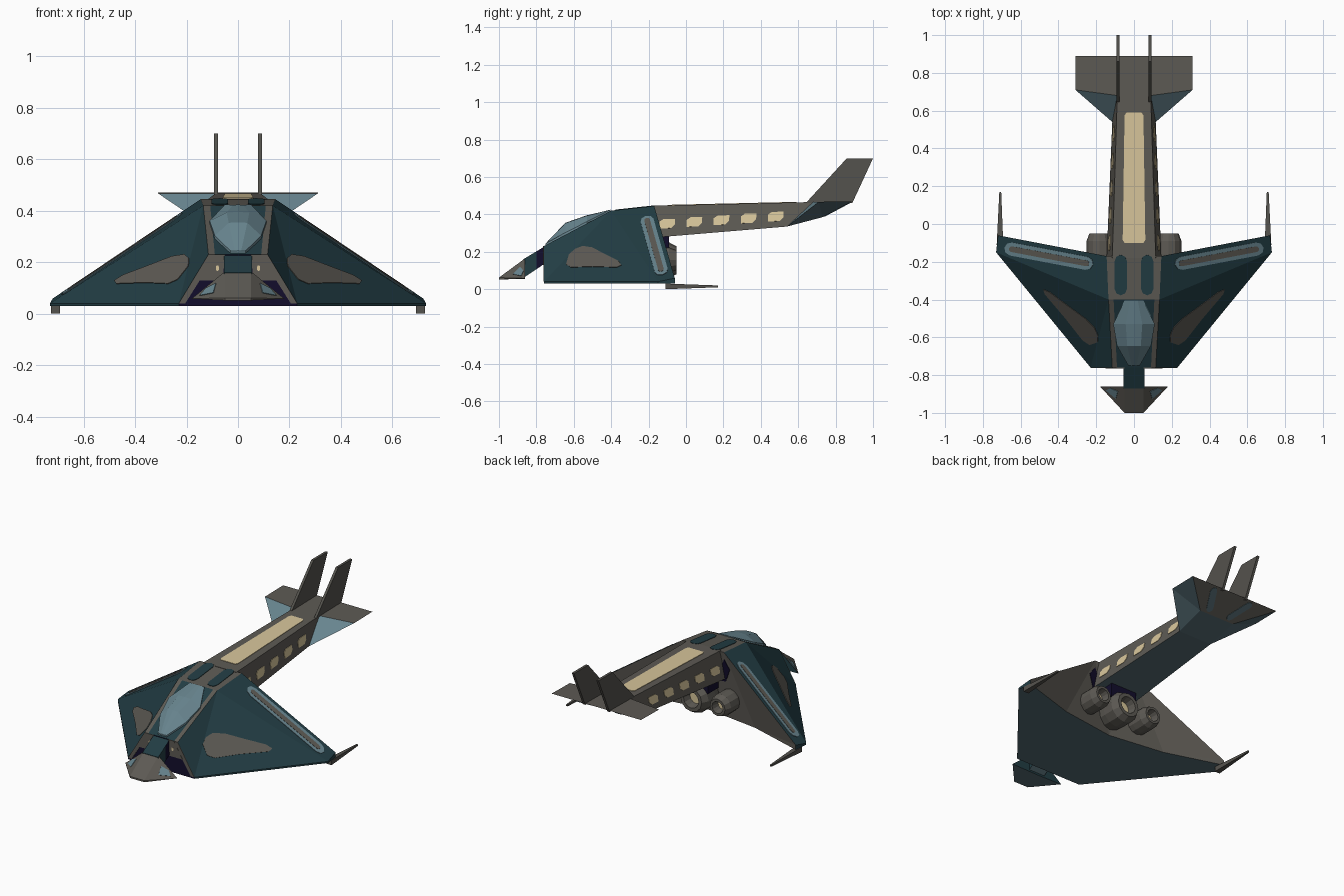
import bpy, bmesh, math
from mathutils import Vector

if "Cube" in bpy.data.objects:
    bpy.data.objects.remove(bpy.data.objects["Cube"])


def material(name, r, g, b):
    m = bpy.data.materials.new(name)
    m.diffuse_color = [((c / 255 + 0.055) / 1.055) ** 2.4 for c in (r, g, b)] + [1]
    m.use_nodes = True
    m.node_tree.nodes["Principled BSDF"].inputs["Base Color"].default_value = m.diffuse_color
    return m


TEAL, GREY, STEEL, BEIGE, NAVY, SLATE, DARK = range(7)
MATS = [material("hull teal", 34, 61, 68), material("panel grey", 93, 90, 84),
        material("canopy steel blue", 104, 133, 143), material("light beige", 216, 198, 155),
        material("recess navy", 18, 13, 44), material("belly slate", 84, 106, 114),
        material("fin dark grey", 84, 82, 77)]


def finish(name, bm):
    bmesh.ops.remove_doubles(bm, verts=bm.verts, dist=1e-5)
    bmesh.ops.recalc_face_normals(bm, faces=bm.faces)
    me = bpy.data.meshes.new(name)
    bm.to_mesh(me)
    bm.free()
    for m in MATS:
        me.materials.append(m)
    ob = bpy.data.objects.new(name, me)
    bpy.context.collection.objects.link(ob)
    return ob


def solid(name, pts, faces):
    """Half model mirrored over x = 0; faces are (material, vertex keys)."""
    keys = list(pts) if isinstance(pts, dict) else list(range(len(pts)))
    bm = bmesh.new()
    for s in (1, -1):
        vs = {k: bm.verts.new((pts[k][0] * s, pts[k][1], pts[k][2])) for k in keys}
        for mat, f in faces:
            bm.faces.new([vs[k] for k in f][::s]).material_index = mat
    return finish(name, bm)


def prism(name, a, b, mat):
    """Join two outlines of equal length into a closed mirrored solid."""
    n = len(a)
    faces = [(mat, range(n)), (mat, range(n, 2 * n))]
    faces += [(mat, (i, (i + 1) % n, n + (i + 1) % n, n + i)) for i in range(n)]
    return solid(name, list(a) + list(b), faces)


def plate(name, outline, axis, tri, mat, lift=0.003):
    """Thin painted panel: project a 2D outline along an axis on a plane."""
    p0, p1, p2 = (Vector(p) for p in tri)
    n = (p1 - p0).cross(p2 - p0).normalized()
    o = [i for i in range(3) if i != axis]
    pts = []
    for u, v in outline:
        p = Vector((0, 0, 0))
        p[o[0]], p[o[1]] = u, v
        p[axis] = p0[axis] - (n[o[0]] * (u - p0[o[0]]) + n[o[1]] * (v - p0[o[1]])) / n[axis]
        pts.append(p)
    return prism(name, [p + n * lift for p in pts], [p - n * lift for p in pts], mat)


def stadium(a, b, r, k=4):
    """Rounded bar outline from a to b."""
    t = math.atan2(b[1] - a[1], b[0] - a[0])
    out = []
    for c, off in ((b, -math.pi / 2), (a, math.pi / 2)):
        for i in range(k + 1):
            q = t + off + math.pi * i / k
            out.append((c[0] + r * math.cos(q), c[1] + r * math.sin(q)))
    return out


# delta hull
H = dict(A0=(0, -.76, .23), Ai=(.09, -.76, .23), Ao=(.115, -.76, .23),
         D0=(0, -.4, .42), Di=(.108, -.4, .42), Do=(.135, -.4, .42),
         F0=(0, -.17, .445), Fi=(.118, -.17, .445), Fo=(.145, -.17, .445),
         B0=(0, -.76, .03), B=(.23, -.76, .04), B2=(.23, -.76, .03),
         C=(.73, -.15, .04), C2=(.73, -.15, .03), E=(.72, -.06, .059), E2=(.72, -.06, .03),
         M=(.36, -.17, .03), G0=(0, -.22, .03))
solid("delta_hull", H, [(m, f.split()) for m, f in (
    (TEAL, "A0 Ai Di D0"), (GREY, "D0 Di Fi F0"),
    (GREY, "Ai Ao Do Di"), (GREY, "Di Do Fo Fi"),
    (TEAL, "Ao B Do"), (TEAL, "B C Do"), (TEAL, "Do C E Fo"),
    (TEAL, "B B2 C2 C"), (TEAL, "C C2 E2 E"), (NAVY, "A0 B0 B2 B Ao Ai"),
    (GREY, "Fo E M"), (GREY, "E E2 M"), (GREY, "Fo M G0"), (GREY, "F0 Fi Fo G0"),
    (SLATE, "B0 G0 M E2 C2 B2"))])

# hull markings
plate("wing_patch", [(-.64, .132), (-.625, .185), (-.59, .215), (-.55, .23), (-.5, .222), (-.43, .185),
                     (-.36, .15), (-.345, .128), (-.37, .116), (-.5, .12), (-.615, .116)],
      0, (H["B"], H["C"], H["Do"]), GREY)
rear = (H["C"], H["E"], H["Fo"])
plate("trailing_stripe", stadium((.25, -.208), (.65, -.132), .035), 2, rear, STEEL)
plate("trailing_stripe_core", stadium((.25, -.208), (.645, -.133), .015), 2, rear, GREY, .0048)
plate("roof_patch", stadium((.07, -.345), (.07, -.195), .032), 2, (H["D0"], H["Di"], H["F0"]), TEAL)
wall = (H["A0"], H["Ai"], H["B0"])
plate("nose_frame", [(.085, .23), (.115, .23), (.23, .04), (.205, .04)], 1, wall, GREY)
plate("nose_panel", [(.05, .23), (.09, .23), (.15, .13), (.06, .13)], 1, wall, GREY, .004)
plate("nose_lamp", stadium((.08, .172), (.08, .182), .006), 1, wall, BEIGE, .0048)
plate("boom_root_recess", [(.09, .29), (.145, .4), (.185, .345), (.15, .26), (.09, .25)],
      1, (H["Fo"], H["M"], H["G0"]), NAVY)

# faceted canopy
stations = [(-.75, .03, .235, .245), (-.645, .09, .293, .355), (-.53, .11, .351, .395), (-.405, .05, .415, .424)]
cv = []
for y, w, zb, zt in stations:
    cv += [(0, y, zt), (.4 * w, y, zt - .002), (w, y, zb + .01), (w, y, zb - .03), (0, y, zb - .03)]
cf = [(STEEL, (0, 1, 2, 3, 4)), (STEEL, (15, 16, 17, 18, 19))]
cf += [(STEEL, (5 * s + i, 5 * s + i + 1, 5 * s + i + 6, 5 * s + i + 5)) for s in range(3) for i in range(4)]
solid("canopy", cv, cf)

# nose head and two-part neck
N = [(0, -.86, .165), (.05, -.86, .165), (.18, -.86, .058), (0, -.86, .055),
     (0, -1, .062), (.05, -1, .062), (.05, -1, .052), (0, -1, .052)]
solid("nose_head", N, [(GREY, (0, 1, 5, 4)), (GREY, (1, 2, 5)), (GREY, (2, 6, 5)),
                       (SLATE, (3, 7, 6, 2)), (GREY, (4, 5, 6, 7)), (TEAL, (0, 3, 2, 1))])
plate("nose_side_window", [(.095, -.925), (.148, -.88), (.125, -.868), (.085, -.885)],
      2, (N[1], N[2], N[5]), STEEL)


def neck(name, y0, y1, side):
    pts = []
    for y in (y0, y1):
        t, b = .16 + (y + .87) * .6, .06 + (y + .87) * .67
        pts += [(0, y, t), (.055, y, t), (.055, y, b), (0, y, b)]
    solid(name, pts, [(TEAL, (0, 1, 5, 4)), (side, (1, 2, 6, 5)), (SLATE, (2, 3, 7, 6)),
                      (side, (0, 3, 2, 1)), (side, (4, 5, 6, 7))])


neck("neck_collar", -.87, -.8, TEAL)
neck("neck_root", -.8, -.75, NAVY)

# tail boom with flared tail plane
T = [(0, -.18, .446), (.115, -.18, .446), (.145, -.18, .275), (0, -.18, .275),
     (0, .68, .466), (.0885, .68, .466), (.115, .54, .335), (0, .54, .335),
     (.31, .71, .467), (.31, .89, .47), (0, .89, .47), (.12, .73, .385), (0, .73, .385)]
solid("tail_boom", T, [(GREY, (0, 1, 5, 4)), (GREY, (1, 2, 6, 5)), (SLATE, (3, 7, 6, 2)),
                       (GREY, (0, 3, 2, 1)), (GREY, (4, 5, 8, 9, 10)), (STEEL, (5, 6, 8)),
                       (SLATE, (6, 7, 12, 11)), (SLATE, (6, 11, 8)), (SLATE, (11, 9, 8)),
                       (GREY, (11, 12, 10, 9))])
plate("boom_top_panel", [(0, -.1), (.05, -.1), (.06, -.085), (.05, .575), (.04, .59), (0, .59)],
      2, (T[0], T[1], T[4]), BEIGE)
for i in range(5):
    y, z = -.1 + .145 * i, .35 + .0095 * i
    plate("boom_window_%d" % (i + 1), [(y - .042, z - .027), (y + .02, z - .024), (y + .04, z - .004),
                                       (y + .042, z + .026), (y - .02, z + .025), (y - .042, z + .01)],
          0, (T[1], T[2], T[6]), BEIGE)
plate("tail_under_stripe", stadium((.075, .76), (.13, .86), .02), 2, (T[12], T[11], T[10]), SLATE)

# twin tail fins
fin = [(.64, .46), (.86, .70), (1.0, .70), (.89, .462)]
prism("tail_fins", [(.077, y, z) for y, z in fin], [(.093, y, z) for y, z in fin], DARK)

# wing tip skids
prism("tip_skids", [(.692, -.11, 0), (.727, -.11, 0), (.727, -.11, .03), (.692, -.11, .03)],
      [(.703, .17, .01), (.713, .17, .01), (.713, .17, .02), (.703, .17, .02)], DARK)

# recess block under the boom root
blk = [(0, .2), (.09, .2), (.09, .29), (0, .29)]
solid("engine_mount", [(x, y, z) for y in (-.25, -.09) for x, z in blk],
      [(NAVY, f) for f in ((0, 1, 2, 3), (4, 5, 6, 7), (0, 1, 5, 4), (1, 2, 6, 5), (2, 3, 7, 6))])


def engine(name, x, z, r, sides=12):
    prof = [(-.3, .85), (-.16, 1), (-.09, 1), (-.05, .78), (-.05, .55), (-.1, .45)]
    bm = bmesh.new()
    rings = [[bm.verts.new((x + r * k * math.cos(2 * math.pi * i / sides), y,
                            z + r * k * math.sin(2 * math.pi * i / sides))) for i in range(sides)]
             for y, k in prof]
    for a, b in zip(rings, rings[1:]):
        for i in range(sides):
            j = (i + 1) % sides
            bm.faces.new((a[i], a[j], b[j], b[i])).material_index = GREY
    bm.faces.new(rings[0]).material_index = GREY
    bm.faces.new(rings[-1]).material_index = BEIGE
    finish(name, bm)


# three engine nozzles
engine("engine_centre", 0, .155, .095)
engine("engine_left", -.183, .155, .068)
engine("engine_right", .183, .155, .068)
